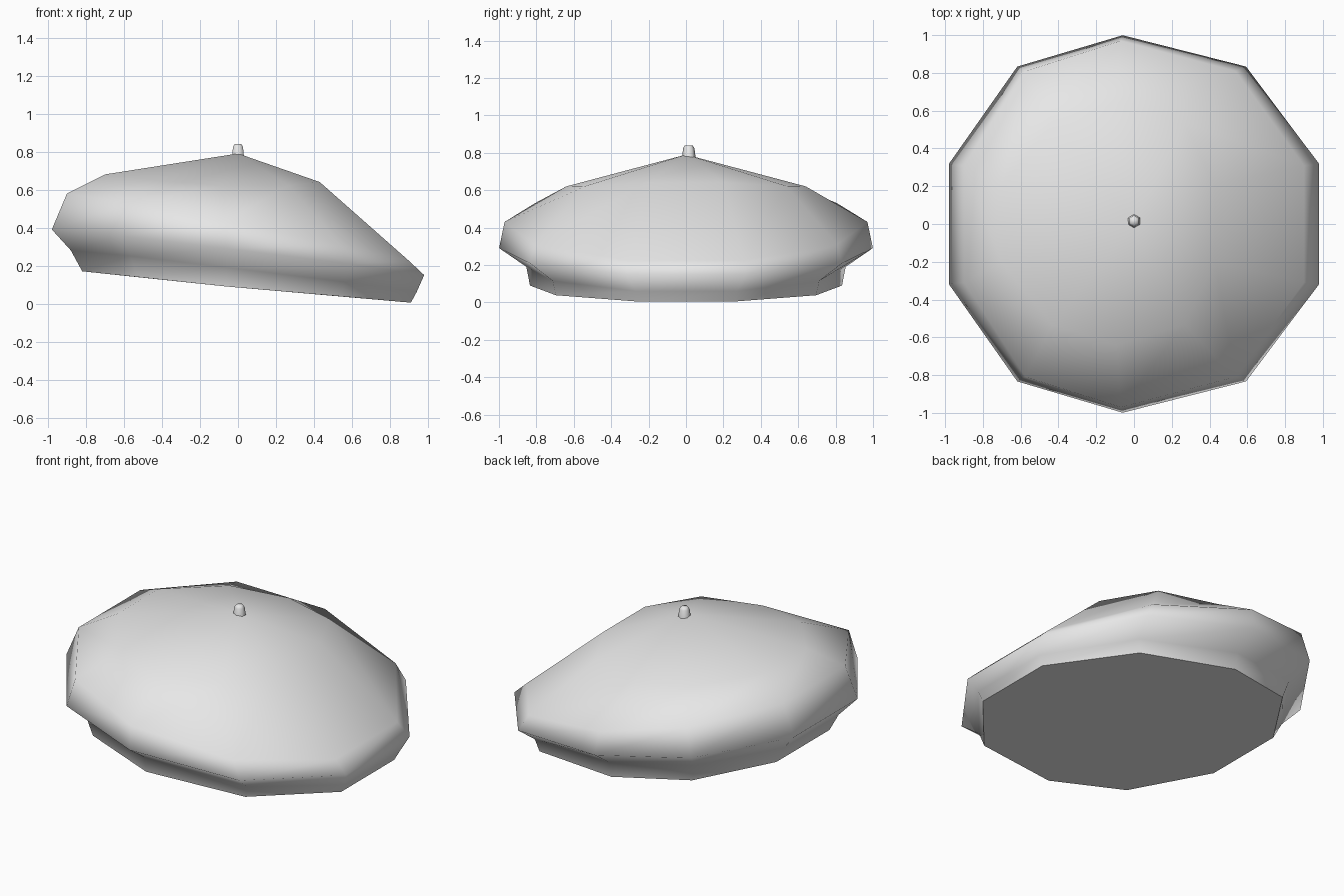
import bpy, bmesh
from math import cos, sin, pi, radians

if "Cube" in bpy.data.objects:
    bpy.data.objects.remove(bpy.data.objects["Cube"], do_unlink=True)

felt = bpy.data.materials.new("grey felt")
felt.use_nodes = True
felt.diffuse_color = (0.8, 0.8, 0.8, 1)
felt.node_tree.nodes["Principled BSDF"].inputs["Base Color"].default_value = (0.8, 0.8, 0.8, 1)


def blend(back, mid, front, u):
    """Curve through back (u=-1), middle (u=0) and front (u=1)."""
    return mid + u * (front - back) / 2 + u * u * ((front + back) / 2 - mid)


def bridge(bm, low, high):
    n = len(low)
    for i in range(n):
        j = (i + 1) % n
        bm.faces.new((low[i], low[j], high[j], high[i]))


def finish(bm, name, sharp_face=None):
    bmesh.ops.recalc_face_normals(bm, faces=bm.faces)
    for f in bm.faces:
        f.smooth = f is not sharp_face
    if sharp_face:
        for e in sharp_face.edges:
            e.smooth = False
    mesh = bpy.data.meshes.new(name)
    bm.to_mesh(mesh)
    bm.free()
    mesh.materials.append(felt)
    obj = bpy.data.objects.new(name, mesh)
    bpy.context.collection.objects.link(obj)


# Floppy cap body: tilted ten-sided rings, (x, z) at the back, middle and front, then y radius
rings = [
    ((-.82, .17), (-.02, .09), (.91, .005), .86),   # headband edge
    ((-.88, .28), (-.02, .19), (.94, .06), .88),    # headband top
    ((-.98, .39), (-.02, .29), (.98, .15), 1.03),   # widest rim
    ((-.90, .58), (-.03, .43), (.90, .225), 1.0),   # upper rim
    ((-.70, .68), (-.05, .62), (.43, .64), .66),    # crown
]
bm = bmesh.new()
levels = []
for back, mid, front, width in rings:
    level = []
    for i in range(10):
        a = pi / 10 + i * pi / 5
        u = cos(a) / cos(pi / 10)
        side = abs(u) < .01
        x = blend(back[0], mid[0], front[0], u) - (.04 if side else 0)
        y = width * sin(a) * (.97 if side else 1)
        level.append(bm.verts.new((x, y, blend(back[1], mid[1], front[1], u))))
    levels.append(level)
for low, high in zip(levels, levels[1:]):
    bridge(bm, low, high)
apex = bm.verts.new((0, 0, .79))
for i in range(10):
    bm.faces.new((levels[-1][i], levels[-1][(i + 1) % 10], apex))
finish(bm, "cap_body", bm.faces.new(levels[0][::-1]))

# Small six-sided stalk on the crown
bm = bmesh.new()
levels = []
for r, z in ((.037, .77), (.03, .825), (.02, .84)):
    levels.append([bm.verts.new((r * sin(i * pi / 3), .015 + r * cos(i * pi / 3), z)) for i in range(6)])
for low, high in zip(levels, levels[1:]):
    bridge(bm, low, high)
bm.faces.new(levels[-1])
finish(bm, "stalk")
